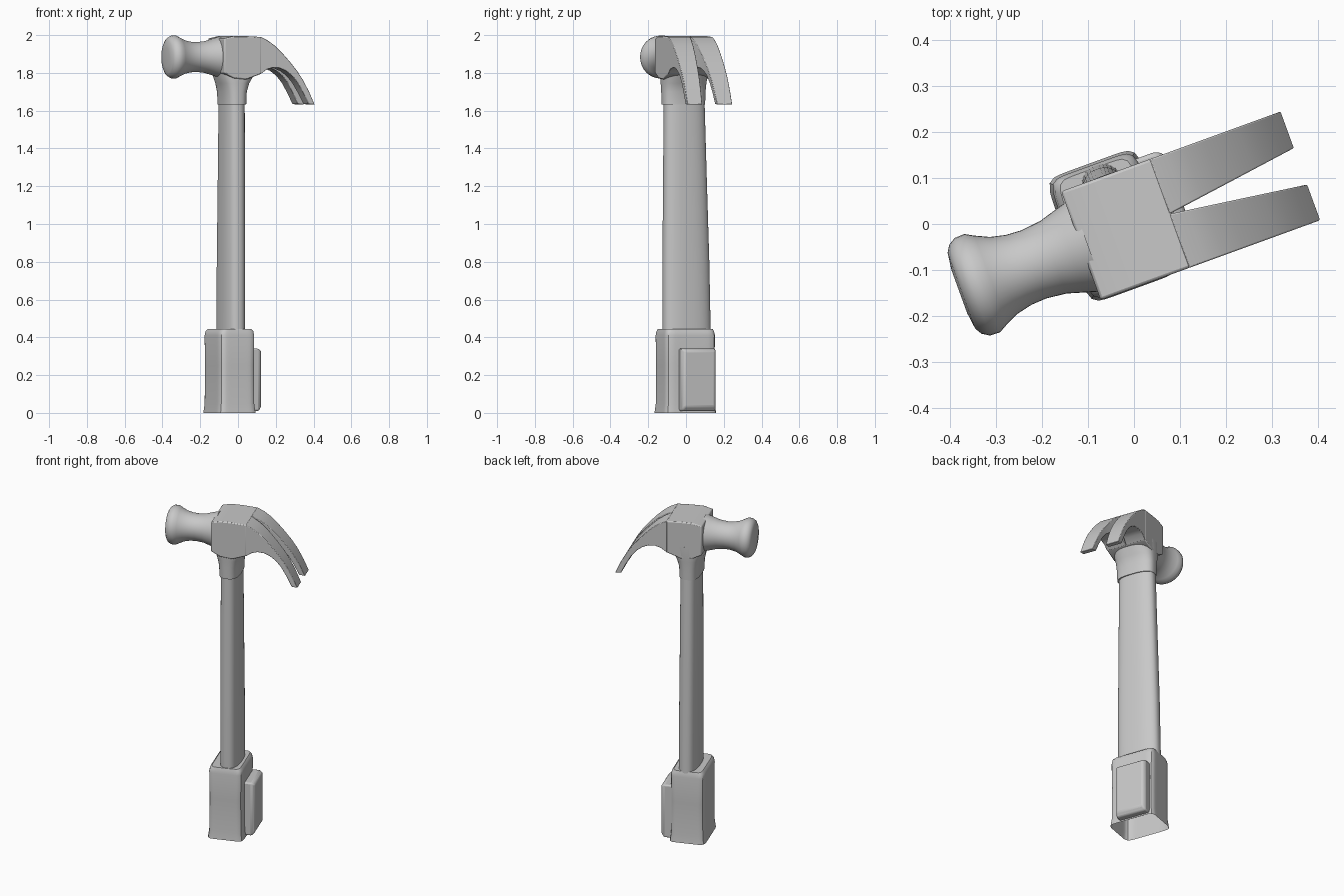
import bpy, bmesh, math
from mathutils import Matrix

if "Cube" in bpy.data.objects:
    bpy.data.objects.remove(bpy.data.objects["Cube"], do_unlink=True)

# The whole tool is turned about the vertical axis
TURN = Matrix.Rotation(math.radians(20), 4, 'Z')

grey = bpy.data.materials.new("plain_grey")
grey.use_nodes = True
COLOUR = (0.58, 0.58, 0.58, 1)
grey.diffuse_color = COLOUR
grey.node_tree.nodes["Principled BSDF"].inputs["Base Color"].default_value = COLOUR


def loft(name, rings, cap_start=True, cap_end=True, bevel=0, angle=35):
    """Skin a row of closed rings, cap the ends and shade by angle."""
    bm = bmesh.new()
    loops = [[bm.verts.new(p) for p in ring] for ring in rings]
    for a, b in zip(loops, loops[1:]):
        for i in range(len(a)):
            j = (i + 1) % len(a)
            bm.faces.new((a[i], a[j], b[j], b[i]))
    if cap_start:
        bm.faces.new(loops[0][::-1])
    if cap_end:
        bm.faces.new(loops[-1])
    bmesh.ops.recalc_face_normals(bm, faces=bm.faces)
    bm.transform(TURN)
    mesh = bpy.data.meshes.new(name)
    bm.to_mesh(mesh)
    bm.free()
    mesh.materials.append(grey)
    obj = bpy.data.objects.new(name, mesh)
    bpy.context.collection.objects.link(obj)
    if bevel:
        mod = obj.modifiers.new("soft_edges", 'BEVEL')
        mod.width, mod.segments = bevel, 2
    bpy.ops.object.select_all(action='DESELECT')
    obj.select_set(True)
    bpy.context.view_layer.objects.active = obj
    bpy.ops.object.shade_smooth_by_angle(angle=math.radians(angle))
    return obj


def oval(cx, cy, z, a, b, power, n=48):
    """Horizontal ring between an ellipse and a rounded rectangle."""
    ring = []
    for i in range(n):
        t = 2 * math.pi * i / n
        c, s = math.cos(t), math.sin(t)
        r = (abs(c) ** power + abs(s) ** power) ** (-1 / power)
        ring.append((cx + a * r * c, cy + b * r * s, z))
    return ring


def slab(top, bottom, v0, v1):
    """Four-cornered ring across the head."""
    return [(top[0], v0, top[1]), (top[0], v1, top[1]),
            (bottom[0], v1, bottom[1]), (bottom[0], v0, bottom[1])]


# Handle
loft("handle", [oval(-.035, v, z, a, b, 2.6) for z, v, a, b in (
    (.42, .016, .058, .132), (.8, .012, .058, .128),
    (1.3, .006, .056, .118), (1.66, .002, .055, .111))])

# Grip block, open underneath
loft("grip_block", [oval(-.044, .012, z, a, b, 9, 64) for z, a, b in (
    (0, .106, .145), (.05, .100, .139), (.25, .098, .138), (.41, .100, .140),
    (.432, .096, .136), (.445, .084, .132))], cap_start=False)

# Raised pad on the grip
loft("grip_pad", [slab((u, .34 - d), (u, .01 + d * 2), -.06 + d, .132 - d)
                  for u, d in ((.04, 0), (.098, 0), (.115, .012))], bevel=.008)

# Socket flaring from the handle into the head
loft("head_socket", [oval(u, -.002, z, a, b, 2.8) for z, u, a, b in (
    (1.632, -.035, .060, .117), (1.70, -.035, .063, .119),
    (1.745, -.033, .076, .121), (1.785, -.028, .097, .124),
    (1.84, -.022, .112, .124))])

# Head body
V0, V1, MID = -.131, .121, -.006
loft("head_body", [slab(t, b, V0, V1) for t, b in (
    ((-.125, 1.982), (-.125, 1.80)), ((-.07, 1.995), (-.07, 1.772)),
    ((.0, 1.995), (.0, 1.765)), ((.085, 1.99), (.085, 1.795)))], bevel=.006)

# Pair of curved claws with a tapering notch between them
CLAW = [((.08, 1.991), (.08, 1.793)), ((.12, 1.972), (.115, 1.818)),
        ((.16, 1.945), (.15, 1.828)), ((.205, 1.903), (.19, 1.825)),
        ((.245, 1.86), (.225, 1.81)), ((.285, 1.812), (.258, 1.785)),
        ((.318, 1.765), (.288, 1.75)), ((.355, 1.698), (.32, 1.695)),
        ((.385, 1.632), (.35, 1.635))]
for side, outer in (("right", V0), ("left", V1)):
    sign = 1 if outer > 0 else -1
    loft(side + "_claw",
         [slab(t, b, MID + sign * .042 * (t[0] - .08) / .305, outer)
          for t, b in CLAW], bevel=.003)

# Striking face and neck, turned around the head axis
STRIKER = ((-.408, .05), (-.403, .088), (-.394, .103), (-.378, .113),
           (-.355, .114), (-.335, .103), (-.305, .089), (-.27, .081),
           (-.235, .079), (-.19, .084), (-.15, .096), (-.11, .108))
N = 40
loft("striker", [[(u, -.008 + r * math.cos(2 * math.pi * i / N),
                   1.884 + r * math.sin(2 * math.pi * i / N)) for i in range(N)]
                 for u, r in STRIKER])
